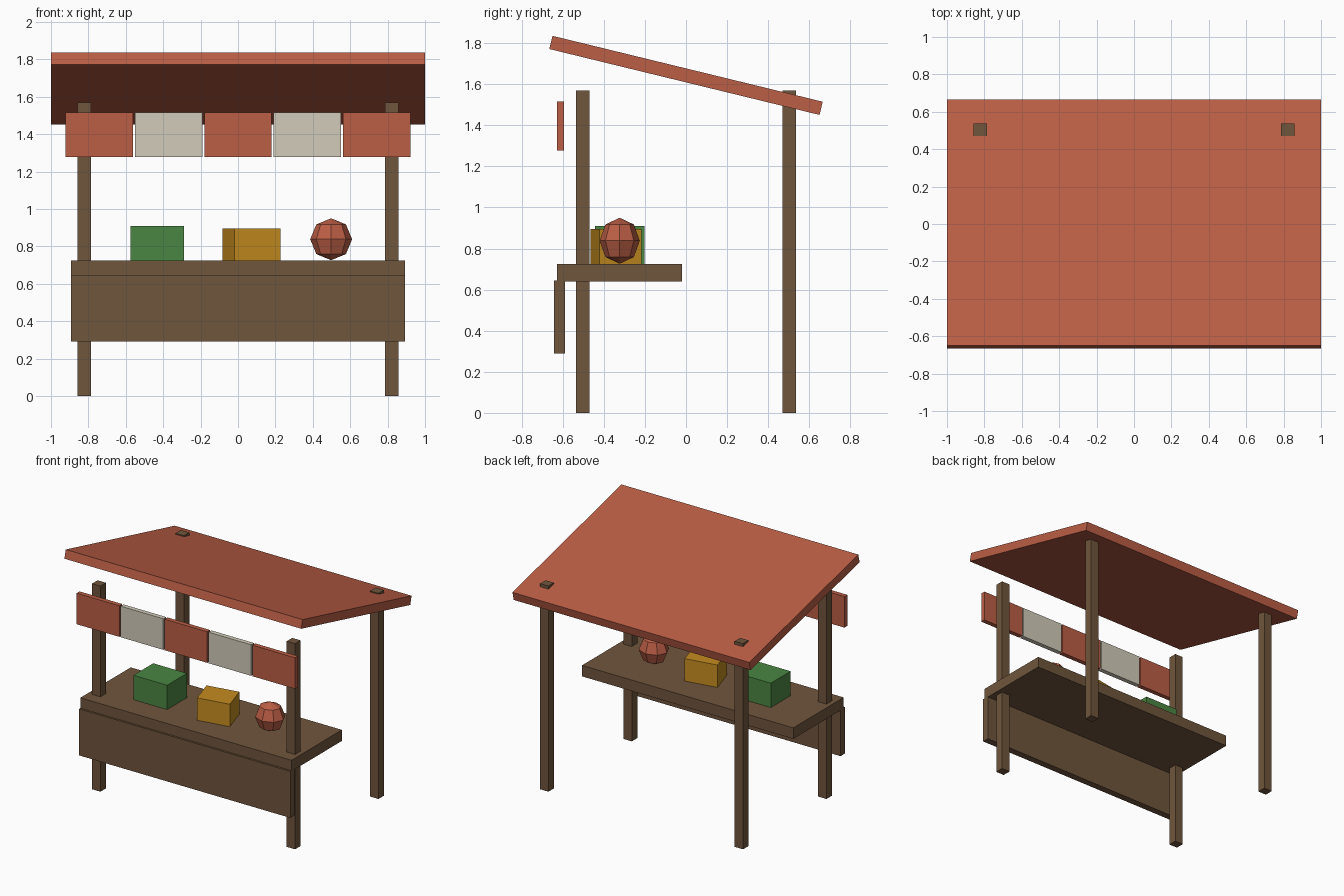
import bpy
import bmesh
import math
from mathutils import Matrix, Vector

if "Cube" in bpy.data.objects:
    bpy.data.objects.remove(bpy.data.objects["Cube"], do_unlink=True)


def material(name, rgb):
    mat = bpy.data.materials.new(name)
    mat.use_nodes = True
    colour = (*rgb, 1)
    mat.diffuse_color = colour
    mat.node_tree.nodes["Principled BSDF"].inputs["Base Color"].default_value = colour
    return mat


wood = material("brown wood", (0.16, 0.092, 0.046))
red = material("terracotta red", (0.50, 0.112, 0.06))
cream = material("cream cloth", (0.65, 0.6, 0.49))
green = material("leaf green", (0.07, 0.24, 0.055))
gold = material("golden yellow", (0.55, 0.26, 0.014))


def finish(name, bm, mat):
    mesh = bpy.data.meshes.new(name)
    bmesh.ops.recalc_face_normals(bm, faces=bm.faces)
    bm.to_mesh(mesh)
    bm.free()
    mesh.materials.append(mat)
    obj = bpy.data.objects.new(name, mesh)
    bpy.context.collection.objects.link(obj)
    return obj


def box(name, low, high, mat, shape=Matrix.Identity(4)):
    """Box between two corners, reshaped about its own centre."""
    low, high = Vector(low), Vector(high)
    bm = bmesh.new()
    bmesh.ops.create_cube(bm, size=1)
    bm.transform(shape @ Matrix.Diagonal((*(high - low), 1)))
    obj = finish(name, bm, mat)
    obj.location = (low + high) / 2
    return obj


# Four corner posts
for side, x in (("left", 0.822), ("right", -0.822)):
    for end, y in (("front", -0.503), ("back", 0.503)):
        box(f"{end}_{side}_post", (x - 0.035, y - 0.033, 0),
            (x + 0.035, y + 0.033, 1.57), wood)

# Sloping roof, pierced by the back posts
box("roof", (-1, -0.677, 1.61), (1, 0.677, 1.676), red,
    Matrix.Rotation(math.radians(-13.7), 4, "X"))

# Counter and its front board
box("counter_top", (-0.892, -0.628, 0.64), (0.892, -0.02, 0.724), wood)
box("counter_front", (-0.892, -0.643, 0.29), (0.892, -0.59, 0.645), wood)

# Hanging cloth strip in alternating colours
for i in range(5):
    x = (i - 2) * 0.371
    box(f"awning_flap_{i + 1}", (x - 0.18, -0.629, 1.278),
        (x + 0.18, -0.594, 1.515), cream if i % 2 else red)

# Goods on the counter
box("green_crate", (-0.574, -0.442, 0.72), (-0.289, -0.203, 0.91), green)
skew = Matrix(((1, -0.312, 0, 0), (0.179, 1, 0, 0), (0, 0, 1, 0), (0, 0, 0, 1)))
box("yellow_crate", (-0.051, -0.444, 0.72), (0.195, -0.239, 0.895), gold, skew)

bm = bmesh.new()
bmesh.ops.create_uvsphere(bm, u_segments=8, v_segments=4, radius=1)
bm.transform(Matrix.Diagonal((0.112, 0.098, 0.112, 1)))
fruit = finish("round_fruit", bm, red)
fruit.location = (0.498, -0.323, 0.838)
